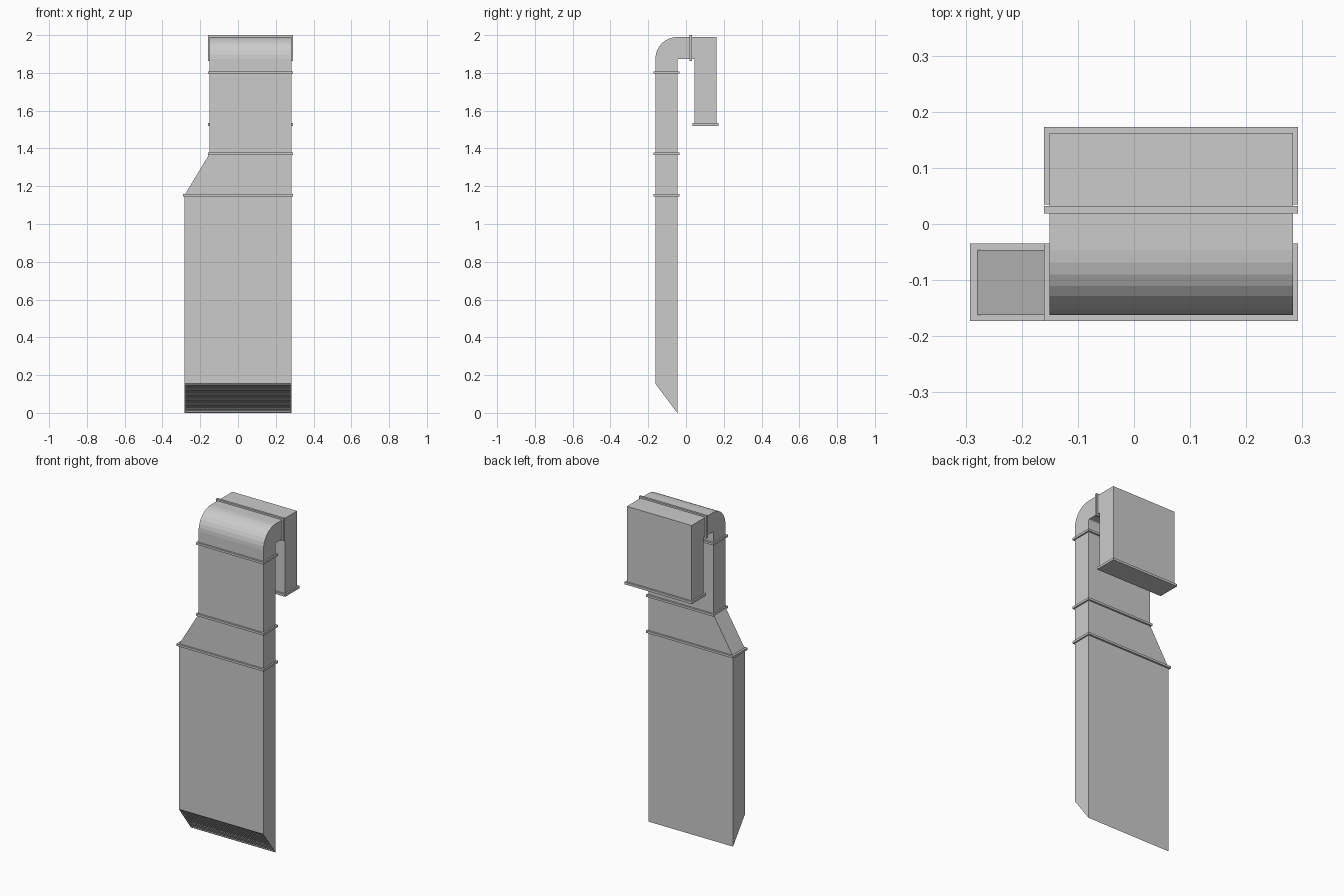
import bpy, bmesh, math
from mathutils import Matrix, Vector

if "Cube" in bpy.data.objects:
    bpy.data.objects.remove(bpy.data.objects["Cube"])

XL, XU, XR = -0.283, -0.151, 0.283      # left edge (wide), left edge (narrow), right edge
YF, YB = -0.162, -0.046                 # front and back of the riser
LIP, TH = 0.011, 0.013                  # flange overhang and thickness


def finish(bm, name):
    bmesh.ops.recalc_face_normals(bm, faces=bm.faces[:])
    me = bpy.data.meshes.new(name)
    bm.to_mesh(me)
    bm.free()
    ob = bpy.data.objects.new(name, me)
    bpy.context.collection.objects.link(ob)
    return ob


def prism(points, a, b):
    """Extrude a closed outline of 3D points from vector offset a to b."""
    bm = bmesh.new()
    lo = [bm.verts.new(Vector(p) + Vector(a)) for p in points]
    hi = [bm.verts.new(Vector(p) + Vector(b)) for p in points]
    bm.faces.new(lo)
    bm.faces.new(hi)
    n = len(points)
    for i in range(n):
        j = (i + 1) % n
        bm.faces.new((lo[i], lo[j], hi[j], hi[i]))
    bmesh.ops.recalc_face_normals(bm, faces=bm.faces[:])
    return bm


def side_prism(yz, x0, x1):
    return prism([(0, y, z) for y, z in yz], (x0, 0, 0), (x1, 0, 0))


def front_prism(xz):
    return prism([(x, 0, z) for x, z in xz], (0, YF, 0), (0, YB, 0))


def box(name, x0, x1, y0, y1, z0, z1):
    return finish(side_prism([(y0, z0), (y1, z0), (y1, z1), (y0, z1)], x0, x1), name)


def arc(cy, cz, r, n):
    """Quarter arc from pointing front to pointing up."""
    return [(cy - r * math.cos(t), cz + r * math.sin(t))
            for t in (i * math.pi / 2 / n for i in range(n + 1))]


# Wide riser with a slanted intake, recessed behind a thin rim
bm = side_prism([(YF, 0.155), (YB, 0), (YB, 1.153), (YF, 1.153)], XL, XR)
intake = min(bm.faces, key=lambda f: f.normal.z)
bmesh.ops.inset_region(bm, faces=[intake], thickness=0.006)
bmesh.ops.inset_region(bm, faces=[intake], thickness=0.0005)
bmesh.ops.translate(bm, verts=intake.verts[:], vec=(0, 0, 0.03))
finish(bm, "lower_riser")

# Louvre slats across the intake
bm = bmesh.new()
count = 11
slope = math.atan2(-0.155, YB - YF)
for i in range(count):
    t = 0.03 + 0.94 * (i + 0.5) / count
    pos = Matrix.Translation((0, YF + t * (YB - YF), 0.155 * (1 - t) + 0.006))
    turn = Matrix.Rotation(slope + math.radians(18), 4, 'X')
    size = Matrix.Diagonal((2 * (XR - 0.006), 0.0135, 0.003, 1))
    bmesh.ops.create_cube(bm, size=1, matrix=pos @ turn @ size)
finish(bm, "intake_louvres")

# One-sided reducer and narrow riser
finish(front_prism([(XL, 1.153), (XR, 1.153), (XR, 1.371), (XU, 1.371)]), "reducer")
finish(front_prism([(XU, 1.371), (XR, 1.371), (XR, 1.802), (XU, 1.802)]), "upper_riser")

# Rounded elbow turning to the back
outer = arc(YB, 1.874, 0.116, 8)
inner = arc(YB + 0.008, 1.866, 0.008, 3)
finish(side_prism([(YF, 1.802)] + outer + [(0.025, 1.99), (0.025, 1.874)]
                  + inner[::-1] + [(YB, 1.802)], XU, XR), "elbow")

# Square-cornered outlet dropping down at the back
finish(side_prism([(0.025, 1.99), (-YF, 1.99), (-YF, 1.527), (-YB, 1.527),
                   (-YB, 1.874), (0.025, 1.874)], XU, XR), "outlet_drop")

# Joint flanges
for name, x, z in (("lower_flange", XL, 1.153), ("middle_flange", XU, 1.371),
                   ("upper_flange", XU, 1.802)):
    box(name, x - 0.009, XR + 0.009, YF - LIP, YB + LIP, z - TH / 2, z + TH / 2)
box("elbow_flange", XU - 0.009, XR + 0.009, 0.019, 0.032, 1.863, 2.0)
box("outlet_flange", XU - 0.009, XR + 0.009, -YB - LIP, -YF + LIP, 1.52, 1.534)
